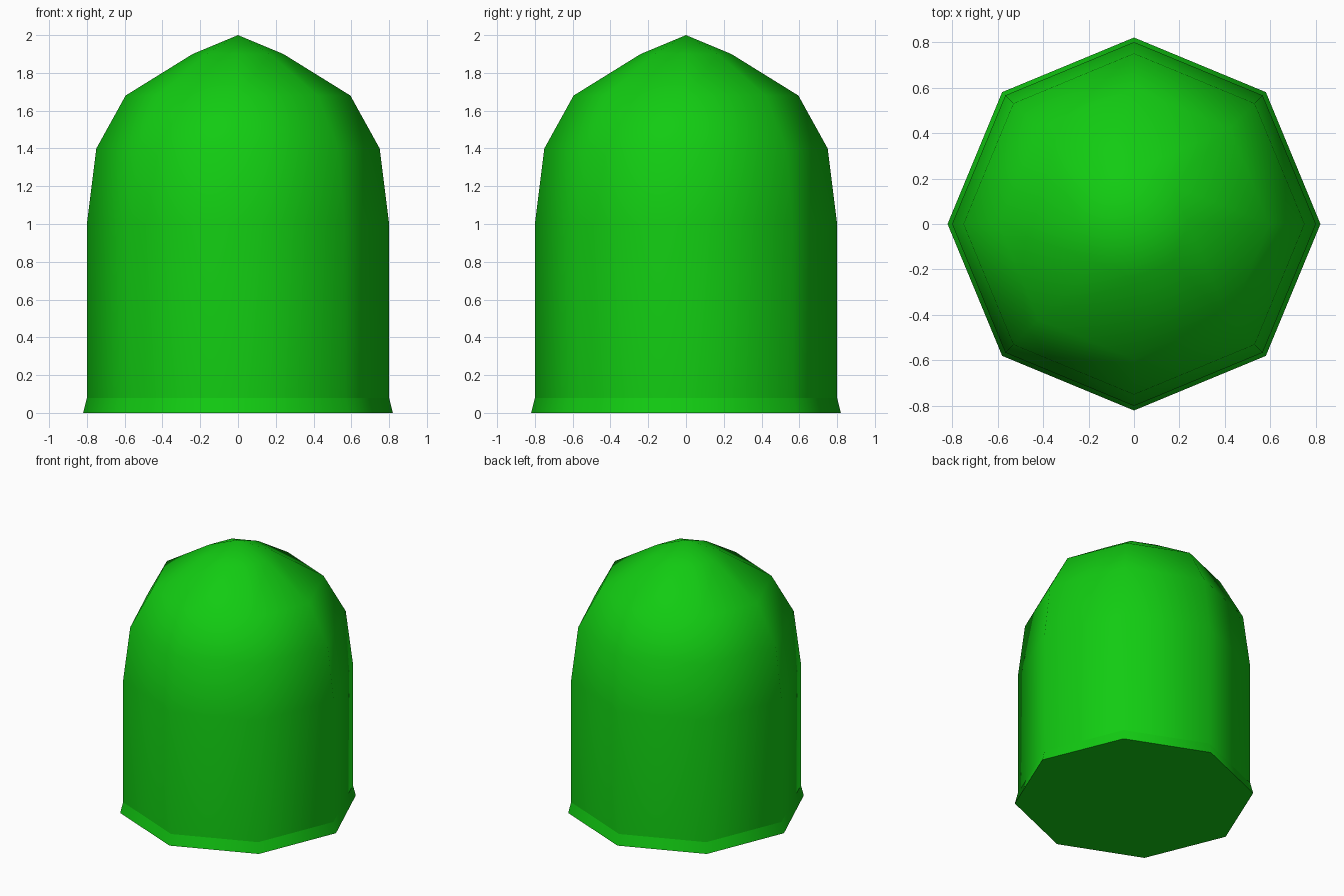
import bpy, bmesh, math

if "Cube" in bpy.data.objects:
    bpy.data.objects.remove(bpy.data.objects["Cube"])

SIDES = 8
green = bpy.data.materials.new("green")
green.diffuse_color = (0.006, 0.6, 0.006, 1)
green.use_nodes = True
green.node_tree.nodes["Principled BSDF"].inputs["Base Color"].default_value = green.diffuse_color


def lathe(name, profile, cap_bottom=False):
    """Spin (radius, height) rings into an eight-sided shell; radius 0 is a tip."""
    bm = bmesh.new()
    rings = []
    for r, z in profile:
        if r == 0:
            rings.append([bm.verts.new((0, 0, z))] * SIDES)
        else:
            rings.append([bm.verts.new((r * math.cos(2 * math.pi * i / SIDES),
                                        r * math.sin(2 * math.pi * i / SIDES), z))
                          for i in range(SIDES)])
    for low, high in zip(rings, rings[1:]):
        for i in range(SIDES):
            j = (i + 1) % SIDES
            corners = [low[i], low[j], high[j], high[i]]
            bm.faces.new(list(dict.fromkeys(corners))).smooth = True
    if cap_bottom:
        bm.faces.new(rings[0][::-1]).smooth = False
        for v, w in zip(rings[0], rings[0][1:] + rings[0][:1]):
            bm.edges.get((v, w)).smooth = False
    mesh = bpy.data.meshes.new(name)
    bm.to_mesh(mesh)
    bm.free()
    mesh.materials.append(green)
    obj = bpy.data.objects.new(name, mesh)
    bpy.context.collection.objects.link(obj)
    return obj


# Flared foot with a flat underside
lathe("base_flare", [(0.82, 0), (0.80, 0.08)], cap_bottom=True)

# Straight body rounding into a pointed dome
lathe("domed_body", [(0.80, 0.08), (0.80, 1.0), (0.75, 1.4),
                     (0.595, 1.68), (0.24, 1.9), (0, 2.0)])
